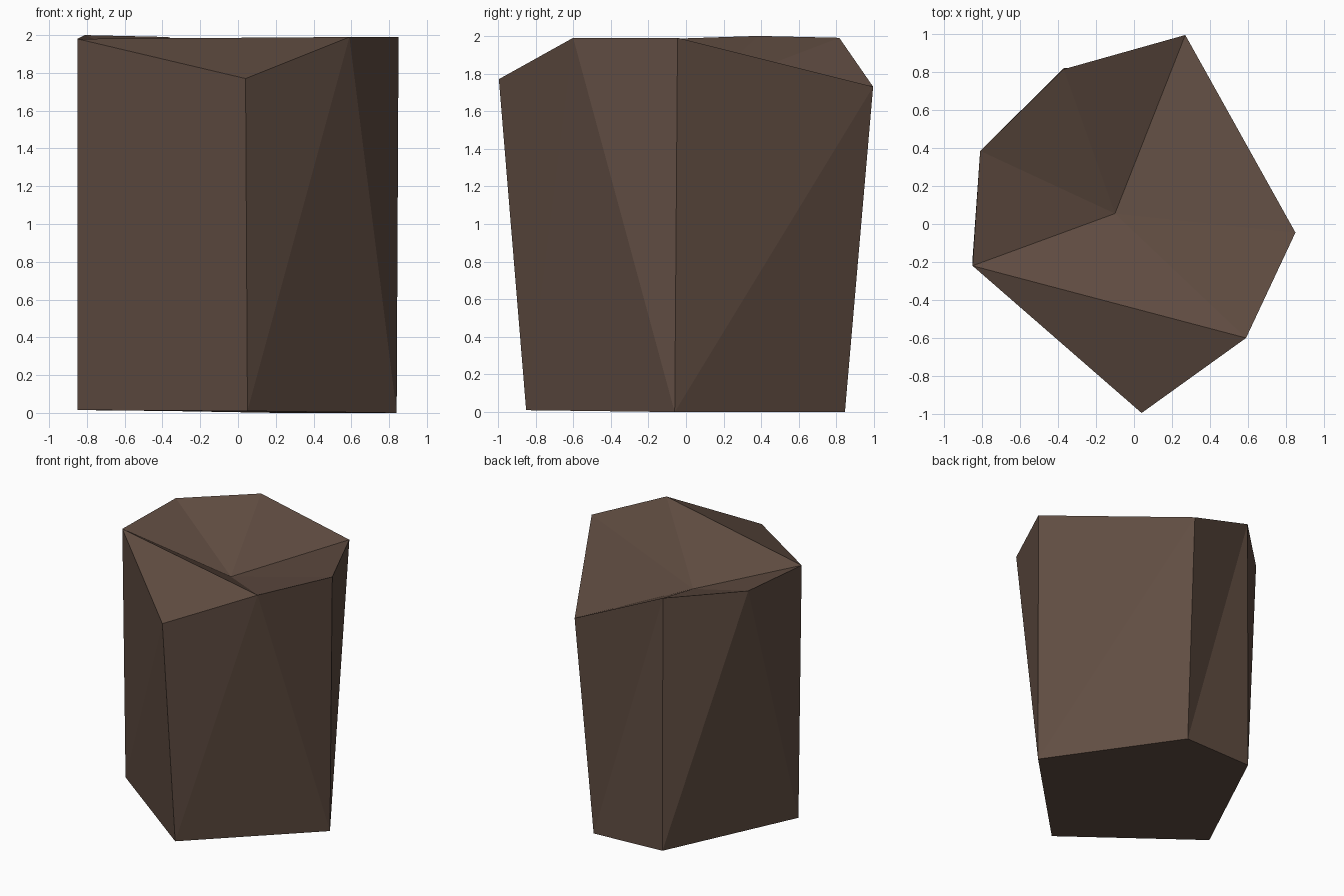
import bpy
import bmesh

if "Cube" in bpy.data.objects:
    bpy.data.objects.remove(bpy.data.objects["Cube"], do_unlink=True)

# Single flat brown
brown = bpy.data.materials.new("dark brown rock")
brown.use_nodes = True
colour = (0.12, 0.075, 0.055, 1)
brown.diffuse_color = colour
brown.node_tree.nodes["Principled BSDF"].inputs["Base Color"].default_value = colour
brown.node_tree.nodes["Principled BSDF"].inputs["Roughness"].default_value = 1

# Corners: capitals form the seven-sided rim, small letters the five-sided base
corners = {
    "A": (0.04, -0.995, 1.77), "B": (0.59, -0.6, 1.99), "C": (0.85, -0.045, 1.99),
    "D": (0.27, 0.995, 1.73), "E": (-0.37, 0.815, 1.99), "F": (-0.81, 0.385, 2.0),
    "G": (-0.85, -0.22, 1.98),
    "a": (0.05, -0.85, 0.01), "c": (0.84, -0.06, 0), "d": (0.21, 0.845, 0),
    "e": (-0.37, 0.82, 0.01), "g": (-0.85, -0.18, 0.015),
    "O": (-0.1, 0.055, 1.70),
}
bm = bmesh.new()
vert = {name: bm.verts.new(co) for name, co in corners.items()}


def facets(names):
    for tri in names.split():
        bm.faces.new([vert[n] for n in tri])


# Sunken top: a fan around the low point, plus the front chamfer
rim = "GBCDEF"
for i, n in enumerate(rim):
    facets("O" + n + rim[(i + 1) % len(rim)])
facets("GAB")

# Sides and underside
facets("aBA acB cCB cDC cdD dED deE eFE egF gGF gAG gaA")
facets("gedca")

bmesh.ops.recalc_face_normals(bm, faces=bm.faces)
mesh = bpy.data.meshes.new("rock_column")
bm.to_mesh(mesh)
bm.free()
mesh.materials.append(brown)
rock = bpy.data.objects.new("rock_column", mesh)
bpy.context.collection.objects.link(rock)
